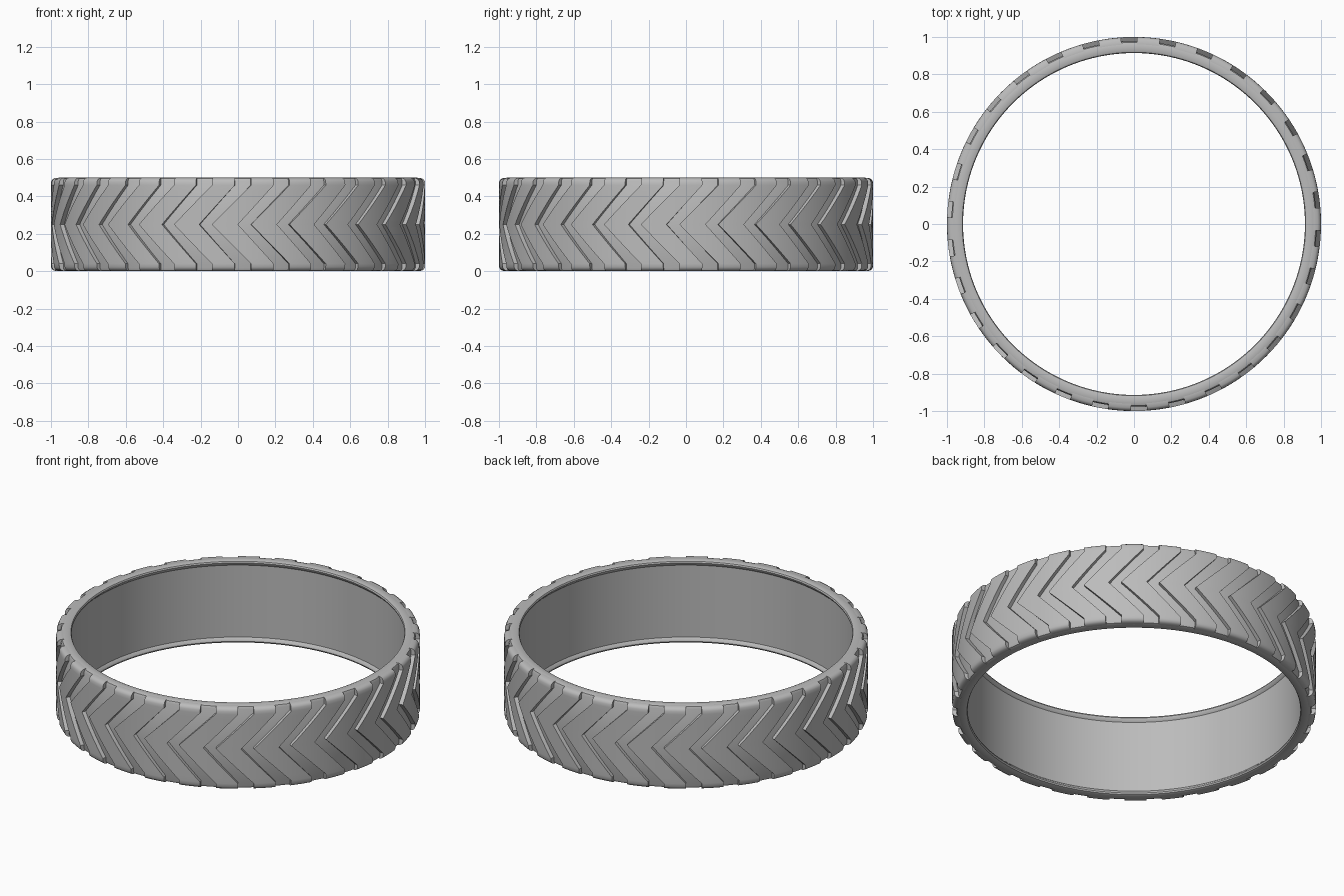
import bpy, bmesh, math

cube = bpy.data.objects.get("Cube")
if cube:
    bpy.data.objects.remove(cube)

HEIGHT, MID = 0.5, 0.25
TREADS = 30
PITCH = 360 / TREADS

rubber = bpy.data.materials.new("grey rubber")
rubber.use_nodes = True
rubber.diffuse_color = (0.5, 0.5, 0.5, 1)
rubber.node_tree.nodes["Principled BSDF"].inputs["Base Color"].default_value = (0.5, 0.5, 0.5, 1)


def polar(r, degrees, z):
    a = math.radians(degrees)
    return (r * math.cos(a), r * math.sin(a), z)


def mirrored(half):
    """Complete a lower half profile of (radius, z) with its upper mirror image."""
    return half + [(r, HEIGHT - z) for r, z in reversed(half)]


def finish(bm, name, angle):
    bmesh.ops.recalc_face_normals(bm, faces=bm.faces)
    mesh = bpy.data.meshes.new(name)
    bm.to_mesh(mesh)
    bm.free()
    mesh.materials.append(rubber)
    obj = bpy.data.objects.new(name, mesh)
    bpy.context.collection.objects.link(obj)
    bpy.ops.object.select_all(action="DESELECT")
    obj.select_set(True)
    bpy.context.view_layer.objects.active = obj
    bpy.ops.object.shade_smooth_by_angle(angle=math.radians(angle))


def make_carcass(segments=180):
    # Closed section: outer groove floor, rounded shoulders, inner bead lips
    outer = mirrored([(0.958, 0.0), (0.971, 0.005), (0.977, 0.018)])
    inner = mirrored([(0.928, 0.0), (0.918, 0.004), (0.914, 0.012),
                      (0.916, 0.02), (0.928, 0.032)])
    section = outer + inner[::-1]
    bm = bmesh.new()
    rings = [[bm.verts.new(polar(r, 360 * i / segments, z)) for r, z in section]
             for i in range(segments)]
    for i, ring in enumerate(rings):
        following = rings[(i + 1) % segments]
        for j in range(len(section)):
            k = (j + 1) % len(section)
            bm.faces.new((ring[j], following[j], following[k], ring[k]))
    finish(bm, "tyre_carcass", 40)


def block_edges(z):
    """Start and end angle of a chevron block at height z."""
    t = min(abs(z - MID) / 0.21, 1)
    return 4 + 12 * t, 12 + 11 * t


def make_treads(columns=5, steps=7):
    # Rounded shoulders joined by evenly spaced rows up to the chevron tip
    half = [(0.962, 0.001), (0.982, 0.003), (0.993, 0.01), (0.999, 0.022)]
    half += [(1.0, 0.04 + (MID - 0.04) * i / steps) for i in range(steps)]
    profile = half + [(1.0, MID)] + mirrored(half)[len(half):]
    bm = bmesh.new()
    for n in range(TREADS):
        base = n * PITCH - 90
        top, root = [], []
        for r, z in profile:
            a0, a1 = block_edges(z)
            angles = [base + a0 + (a1 - a0) * c / columns for c in range(columns + 1)]
            top.append([bm.verts.new(polar(r, a, z)) for a in angles])
            root.append([bm.verts.new(polar(0.955, a, z)) for a in angles])
        for i in range(len(profile) - 1):
            for c in range(columns):
                bm.faces.new((top[i][c], top[i][c + 1], top[i + 1][c + 1], top[i + 1][c]))
            for c in (0, columns):
                bm.faces.new((top[i][c], root[i][c], root[i + 1][c], top[i + 1][c]))
        for i in (0, -1):
            for c in range(columns):
                bm.faces.new((top[i][c], top[i][c + 1], root[i][c + 1], root[i][c]))
    finish(bm, "chevron_treads", 35)


make_carcass()
make_treads()
